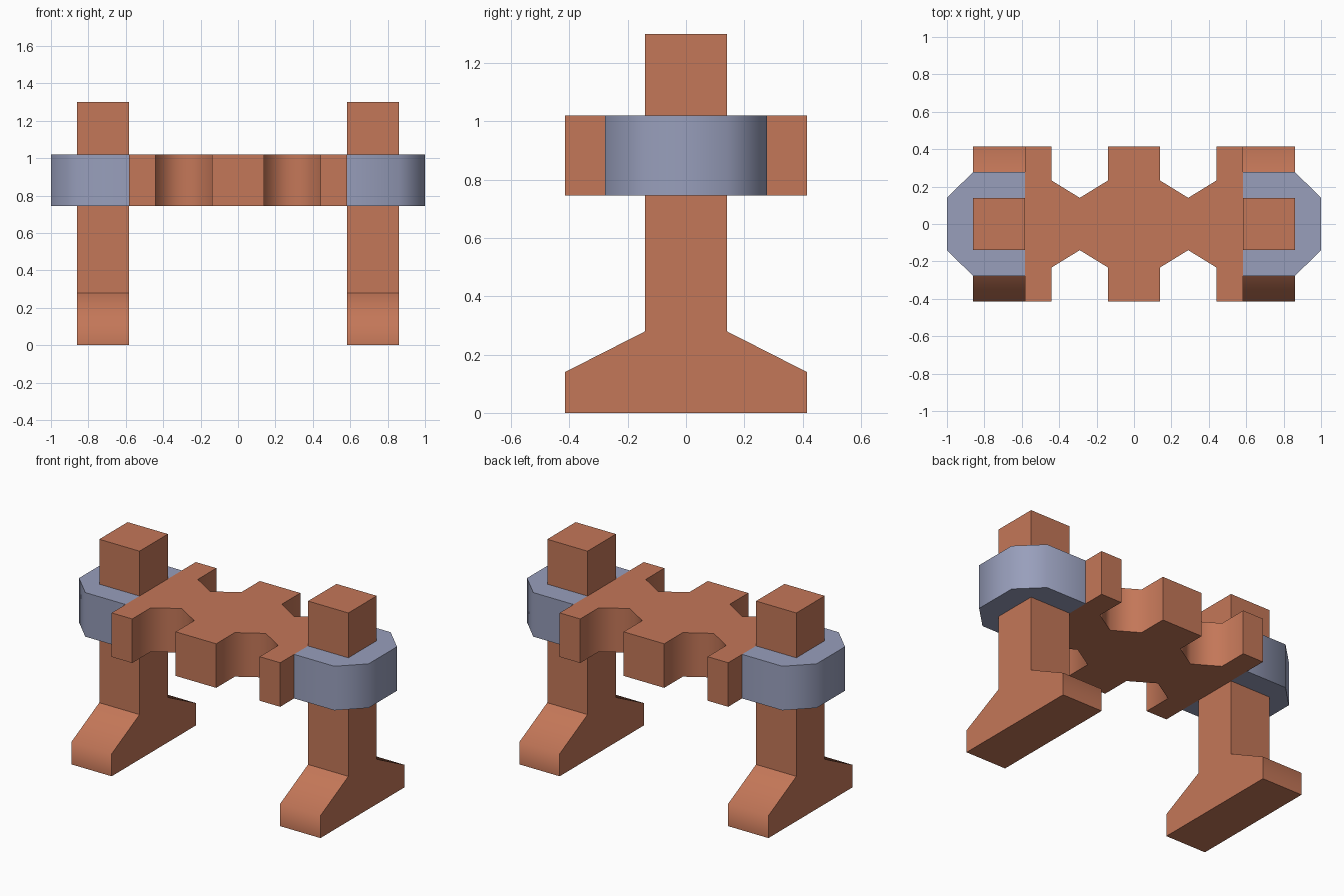
import bpy, bmesh, math
from mathutils import Vector

if "Cube" in bpy.data.objects:
    bpy.data.objects.remove(bpy.data.objects["Cube"])


def material(name, rgb):
    m = bpy.data.materials.new(name)
    m.diffuse_color = (*rgb, 1)
    m.use_nodes = True
    m.node_tree.nodes["Principled BSDF"].inputs["Base Color"].default_value = m.diffuse_color
    return m


BROWN = material("clay brown", (0.55, 0.184, 0.098))
BLUE = material("grey blue", (0.315, 0.345, 0.50))


def prism(name, points, depth, mat, crease_z=None):
    """Extrude a closed profile along depth; smooth across edges below 70 degrees."""
    bm = bmesh.new()
    base = bm.faces.new([bm.verts.new(p) for p in points])
    ext = bmesh.ops.extrude_face_region(bm, geom=[base])["geom"]
    moved = [g for g in ext if isinstance(g, bmesh.types.BMVert)]
    bmesh.ops.translate(bm, verts=moved, vec=Vector(depth))
    bmesh.ops.recalc_face_normals(bm, faces=bm.faces)
    for f in bm.faces:
        f.smooth = True
    for e in bm.edges:
        on_crease = crease_z is not None and all(abs(v.co.z - crease_z) < 1e-4 for v in e.verts)
        e.smooth = e.calc_face_angle(0) < math.radians(70) and not on_crease
    mesh = bpy.data.meshes.new(name)
    bm.to_mesh(mesh)
    bm.free()
    mesh.materials.append(mat)
    ob = bpy.data.objects.new(name, mesh)
    bpy.context.collection.objects.link(ob)
    return ob


Z0, Z1 = 0.745, 1.02      # beam and collar height range
IN, OUT = 0.582, 0.86     # leg inner and outer x

# Notched cross beam: front edge left to right, then the back edge by half-turn
front = [(-IN, -0.415)]
for x in (-0.29, 0.29):
    front += [(x - 0.15, -0.415), (x - 0.15, -0.232), (x, -0.14),
              (x + 0.15, -0.232), (x + 0.15, -0.415)]
front.append((IN, -0.415))
outline = front + [(-x, -y) for x, y in front]
prism("cross_beam", [(x, y, Z0) for x, y in outline], (0, 0, Z1 - Z0), BROWN)

# Half profiles, mirrored in y
leg_half = [(0.415, 0), (0.415, 0.14), (0.14, 0.28), (0.14, 1.30)]
collar_half = [(1.0, 0.14), (OUT, 0.278), (IN, 0.278), (IN, 0.14), (OUT, 0.14)]

for side, s in (("left", -1), ("right", 1)):
    # Post with a flared foot
    leg = leg_half + [(-y, z) for y, z in reversed(leg_half)]
    prism(side + "_leg", [(s * IN, y, z) for y, z in leg],
          (s * (OUT - IN), 0, 0), BROWN, crease_z=0.28)
    # Bevelled collar wrapping the post
    collar = collar_half + [(x, -y) for x, y in reversed(collar_half)]
    prism(side + "_collar", [(s * x, y, Z0) for x, y in collar],
          (0, 0, Z1 - Z0), BLUE)
